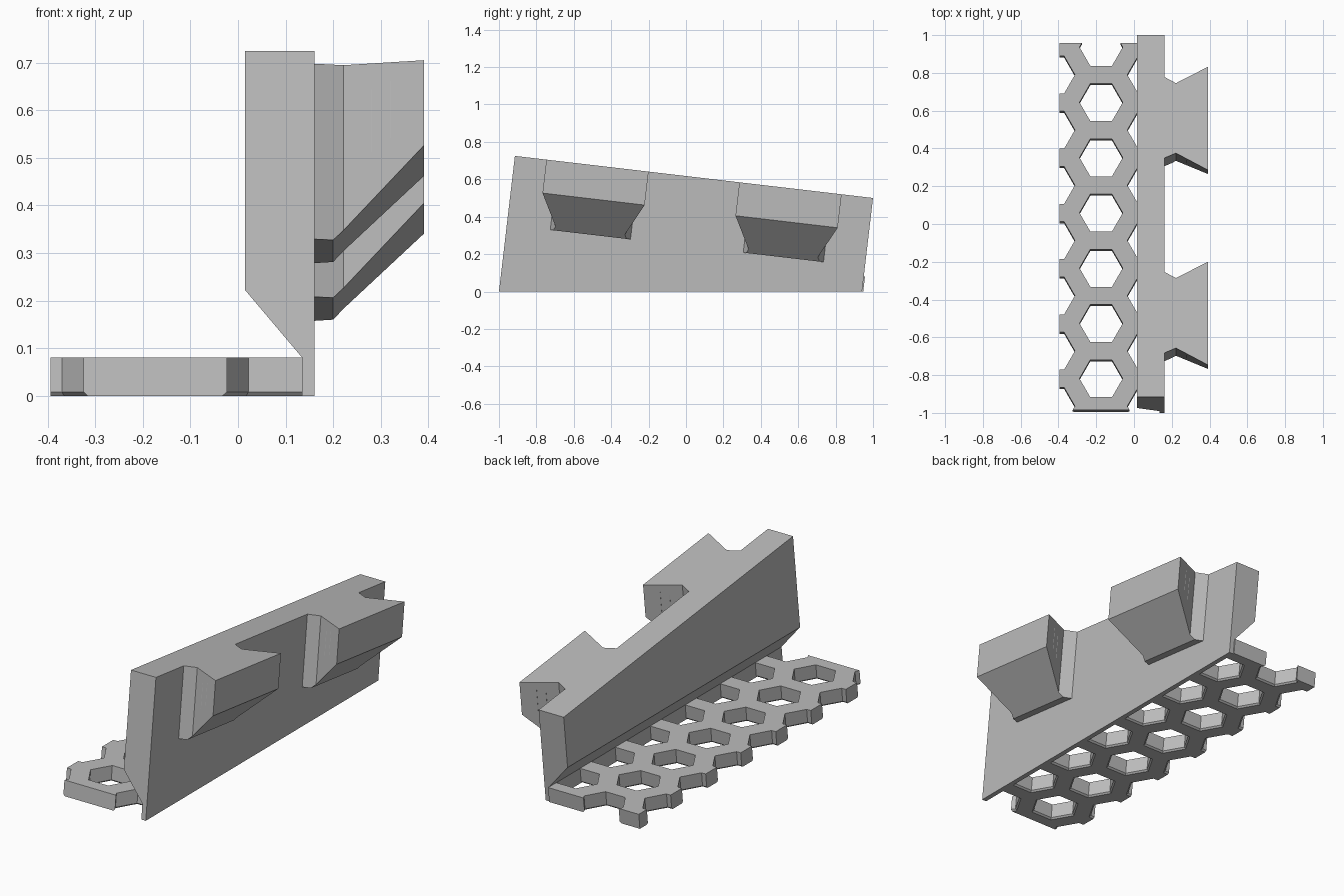
import bpy, bmesh, math
from mathutils import Vector, Matrix

if "Cube" in bpy.data.objects:
    bpy.data.objects.remove(bpy.data.objects["Cube"])

grey = bpy.data.materials.new("light_grey")
grey.diffuse_color = (0.5, 0.5, 0.5, 1)
grey.use_nodes = True
grey.node_tree.nodes["Principled BSDF"].inputs["Base Color"].default_value = grey.diffuse_color

SLOPE = math.atan(0.1175)            # lean of the wall ends, top and hooks
U = Vector((0, math.cos(SLOPE), -math.sin(SLOPE)))   # along the sloping top
V = Vector((0, math.sin(SLOPE), math.cos(SLOPE)))    # square to the top
X = Vector((1, 0, 0))
CORNER = Vector((0, -0.915, 0.725))  # top front corner of the wall


def prism(bm, rings):
    """Skin a closed solid through equal-length rings of points."""
    loops = [[bm.verts.new(p) for p in r] for r in rings]
    n = len(loops[0])
    for a, b in zip(loops, loops[1:]):
        for i in range(n):
            bm.faces.new((a[i], a[(i + 1) % n], b[(i + 1) % n], b[i]))
    bm.faces.new(loops[0][::-1])
    bm.faces.new(loops[-1])


def cut(bm, point, normal):
    """Slice off everything on the normal side and cap the opening."""
    r = bmesh.ops.bisect_plane(bm, geom=bm.verts[:] + bm.edges[:] + bm.faces[:],
                               plane_co=point, plane_no=normal, clear_outer=True)
    edges = [e for e in r["geom_cut"] if isinstance(e, bmesh.types.BMEdge)]
    bmesh.ops.holes_fill(bm, edges=edges, sides=0)


def finish(bm, name):
    bmesh.ops.recalc_face_normals(bm, faces=bm.faces[:])
    me = bpy.data.meshes.new(name)
    bm.to_mesh(me)
    bm.free()
    me.materials.append(grey)
    ob = bpy.data.objects.new(name, me)
    bpy.context.collection.objects.link(ob)
    return ob


# Wall: chamfered section run along y, trimmed by the leaning planes
section = [(0.161, 0), (0.161, 1), (0.015, 1), (0.015, 0.222), (0.135, 0.08), (0.135, 0)]
bm = bmesh.new()
prism(bm, [[(x, y, z) for x, z in section] for y in (-2, 2)])
cut(bm, CORNER, V)
cut(bm, Vector((0, -1, 0)), -U)
cut(bm, Vector((0, 0.941, 0)), U)
finish(bm, "wall")

# Hooks: waisted plan dropped square to the top, with a 45 degree underside
plan = [(0.155, 0.231), (0.161, 0.234), (0.222, 0.260), (0.391, 0.170),
        (0.391, 0.720), (0.222, 0.633), (0.161, 0.666), (0.155, 0.669)]
for name, shift in (("front_hook", 0), ("rear_hook", 1.039)):
    base = CORNER + U * shift
    bm = bmesh.new()
    prism(bm, [[base + X * x + U * u + V * v for x, u in plan] for v in (-0.371, 0)])
    cut(bm, base + X * 0.2 - V * 0.371, X - V)
    finish(bm, name)
    # Hairline seams showing on both flanks of the hook
    bm = bmesh.new()
    for x, top, low in ((0.28, -0.055, -0.187), (0.32, -0.04, -0.16)):
        inset = 0.0530 * (x - 0.222) / 0.1
        a, b = 0.2595 - inset, 0.6335 + inset * 0.97
        prism(bm, [[base + X * (x + dx) + U * u + V * v
                    for dx, u in ((-0.001, a), (0.001, a), (0.001, b), (-0.001, b))]
                   for v in (low, top)])
    finish(bm, name + "_seams")

# Foot plate with leaning ends
LEAN = math.tan(SLOPE)
shear = lambda x, y, z: (x, y + LEAN * (z - 0.08), z)
bm = bmesh.new()
outline = [(-0.394, -0.985), (0.136, -0.985), (0.136, 0.957), (-0.394, 0.957)]
prism(bm, [[shear(x, y, z) for x, y in outline] for z in (0, 0.08)])
plate = finish(bm, "honeycomb_plate")

# Hexagonal holes: three staggered columns, flared at the underside
PITCH = 0.2924
bm = bmesh.new()
for col in (-1, 0, 1):
    cx = -0.174 + col * PITCH * math.cos(math.pi / 6)
    for row in range(-1, 8):
        cy = 0.644 + PITCH - row * PITCH + (PITCH / 2 if col else 0)
        prism(bm, [[shear(cx + r * math.cos(k * math.pi / 3),
                          cy + r * math.sin(k * math.pi / 3), z) for k in range(6)]
                   for z, r in ((-0.01, 0.135), (0.008, 0.1145), (0.1, 0.1145))])
cutter = finish(bm, "hole_cutter")
cutter.hide_render = True
mod = plate.modifiers.new("holes", 'BOOLEAN')
mod.operation = 'DIFFERENCE'
mod.solver = 'EXACT'
mod.object = cutter
bpy.context.view_layer.objects.active = plate
bpy.ops.object.modifier_apply(modifier="holes")
bpy.data.objects.remove(cutter)
